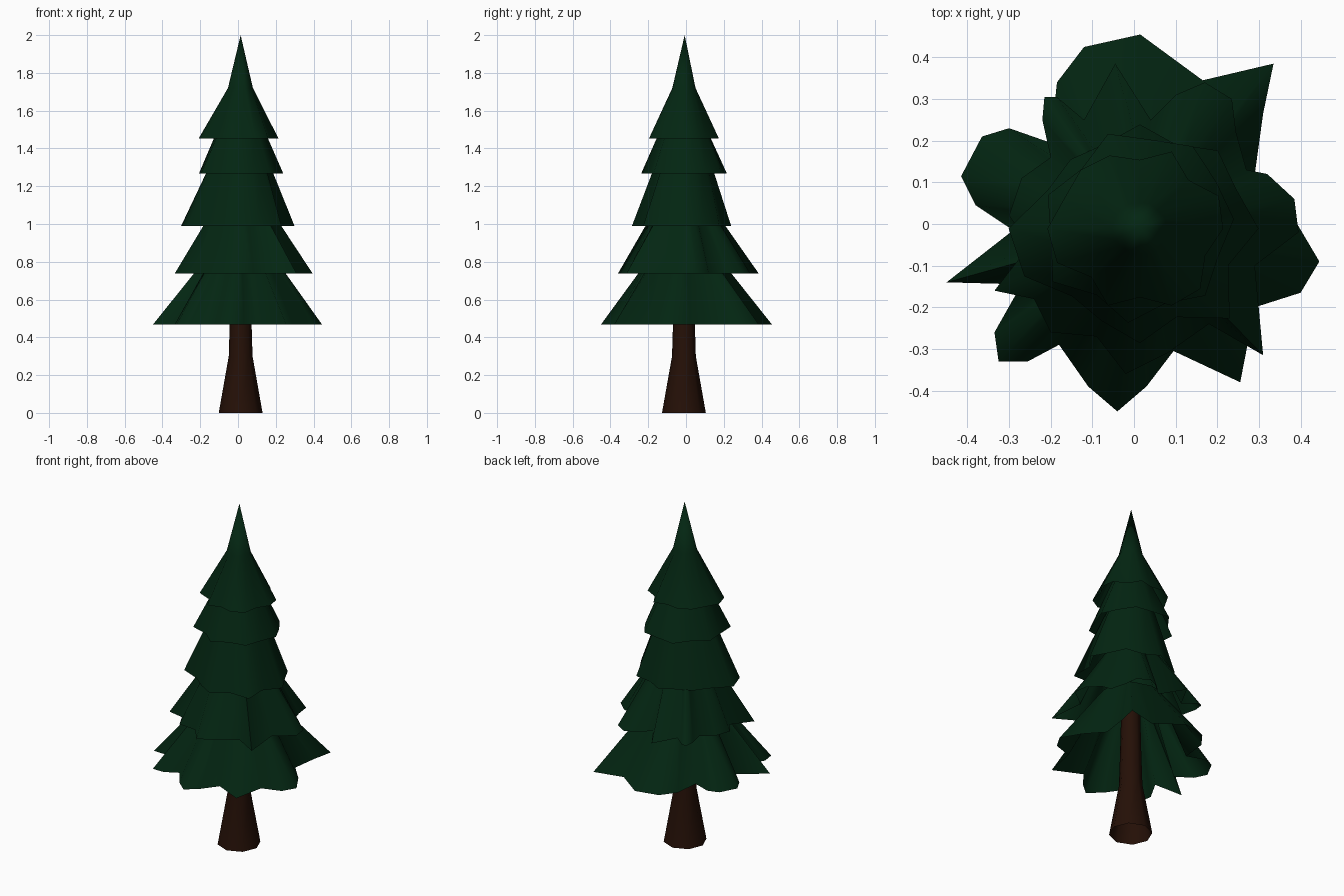
import bpy, bmesh, math

if "Cube" in bpy.data.objects:
    bpy.data.objects.remove(bpy.data.objects["Cube"])

CX, CY = 0.014, -0.011


def material(name, rgb):
    m = bpy.data.materials.new(name)
    m.diffuse_color = (*rgb, 1)
    m.use_nodes = True
    m.node_tree.nodes["Principled BSDF"].inputs["Base Color"].default_value = m.diffuse_color
    return m


GREEN = material("needles", (0.001, 0.019, 0.006))
BROWN = material("bark", (0.018, 0.005, 0.002))


def loft(name, rings, mat, apex=None):
    """Skin a stack of equal-length rings, with an optional tip."""
    bm = bmesh.new()
    vs = [[bm.verts.new(p) for p in ring] for ring in rings]
    n = len(vs[0])
    for a, b in zip(vs, vs[1:]):
        for i in range(n):
            j = (i + 1) % n
            bm.faces.new((a[i], a[j], b[j], b[i]))
    if apex:
        tip = bm.verts.new(apex)
        for i in range(n):
            bm.faces.new((vs[-1][i], vs[-1][(i + 1) % n], tip))
    me = bpy.data.meshes.new(name)
    bm.to_mesh(me)
    bm.free()
    me.materials.append(mat)
    ob = bpy.data.objects.new(name, me)
    bpy.context.collection.objects.link(ob)
    bpy.context.view_layer.objects.active = ob
    ob.select_set(True)
    bpy.ops.object.shade_smooth_by_angle(angle=math.radians(100))
    ob.select_set(False)


def upper_ring(rim, r, z, pleat):
    """Ring above a rim that keeps part of the rim's pleats."""
    polar = [(math.hypot(x - CX, y - CY), math.atan2(y - CY, x - CX)) for x, y in rim]
    mean = sum(p[0] for p in polar) / len(polar)
    out = []
    for d, a in polar:
        k = r * (1 - pleat + pleat * d / mean)
        out.append((CX + k * math.cos(a), CY + k * math.sin(a), z))
    return out


def tier(name, rim, z0, z1, r1, pleat=0.3, apex=None):
    loft(name, [[(x, y, z0) for x, y in rim], upper_ring(rim, r1, z1, pleat)], GREEN, apex)


def wavy(radii, turn):
    """Rim with evenly spaced points and listed radii (tips and valleys)."""
    n = len(radii)
    return [(CX + r * math.cos(turn + i * math.tau / n),
             CY + r * math.sin(turn + i * math.tau / n)) for i, r in enumerate(radii)]


# Flared trunk, open at both ends
loft("trunk", [[(CX + r * math.cos(i * math.tau / 8), CY + r * math.sin(i * math.tau / 8), z)
                for i in range(8)]
               for z, r in ((0, 0.116), (0.3, 0.063), (0.5, 0.057), (0.8, 0.05))], BROWN)

# Lowest skirt of branches
rim1 = [(0.015, 0.455), (0.165, 0.345), (0.335, 0.385), (0.31, 0.265), (0.29, 0.12),
        (0.38, 0.02), (0.445, -0.09), (0.40, -0.165), (0.29, -0.2), (0.255, -0.38),
        (0.095, -0.305), (0.03, -0.39), (-0.04, -0.45), (-0.11, -0.39), (-0.18, -0.29),
        (-0.255, -0.33), (-0.325, -0.33), (-0.335, -0.26), (-0.27, -0.145), (-0.45, -0.14),
        (-0.29, -0.015), (-0.38, 0.045), (-0.415, 0.115), (-0.365, 0.21), (-0.30, 0.23),
        (-0.2, 0.195), (-0.185, 0.34), (-0.12, 0.425)]
tier("branches_lowest", rim1, 0.468, 0.84, 0.165, 0.2)

# Second skirt
rim2 = [(-0.045, 0.385), (0.04, 0.25), (0.10, 0.31), (0.17, 0.34), (0.235, 0.3),
        (0.245, 0.22), (0.27, 0.13), (0.32, 0.12), (0.385, 0.06), (0.395, -0.02),
        (0.29, -0.1), (0.31, -0.315), (0.18, -0.24), (0.08, -0.31), (-0.02, -0.36),
        (-0.09, -0.27), (-0.2, -0.26), (-0.24, -0.18), (-0.335, -0.16), (-0.25, -0.05),
        (-0.3, 0.02), (-0.27, 0.11), (-0.2, 0.16), (-0.22, 0.25), (-0.215, 0.305),
        (-0.185, 0.305), (-0.12, 0.25)]
tier("branches_second", rim2, 0.738, 1.09, 0.145, 0.2)

# Third, fourth and top skirts
rim3 = wavy((0.285, 0.25, 0.265, 0.22, 0.25, 0.22, 0.235, 0.24,
             0.315, 0.30, 0.23, 0.24, 0.275, 0.23, 0.305, 0.23), 0.0)
tier("branches_third", rim3, 0.99, 1.35, 0.135)

rim4 = wavy((0.227, 0.215, 0.235, 0.215, 0.24, 0.2, 0.235,
             0.215, 0.245, 0.19, 0.228, 0.19, 0.225, 0.2), 0.1)
tier("branches_fourth", rim4, 1.267, 1.53, 0.11)

rim5 = wavy((0.2, 0.205, 0.165, 0.2, 0.165, 0.19, 0.2, 0.195,
             0.222, 0.215, 0.165, 0.2, 0.165, 0.2, 0.205, 0.17), 0.0)
tier("branches_top", rim5, 1.453, 1.72, 0.064, 0.3, (CX, CY + 0.004, 2.0))
